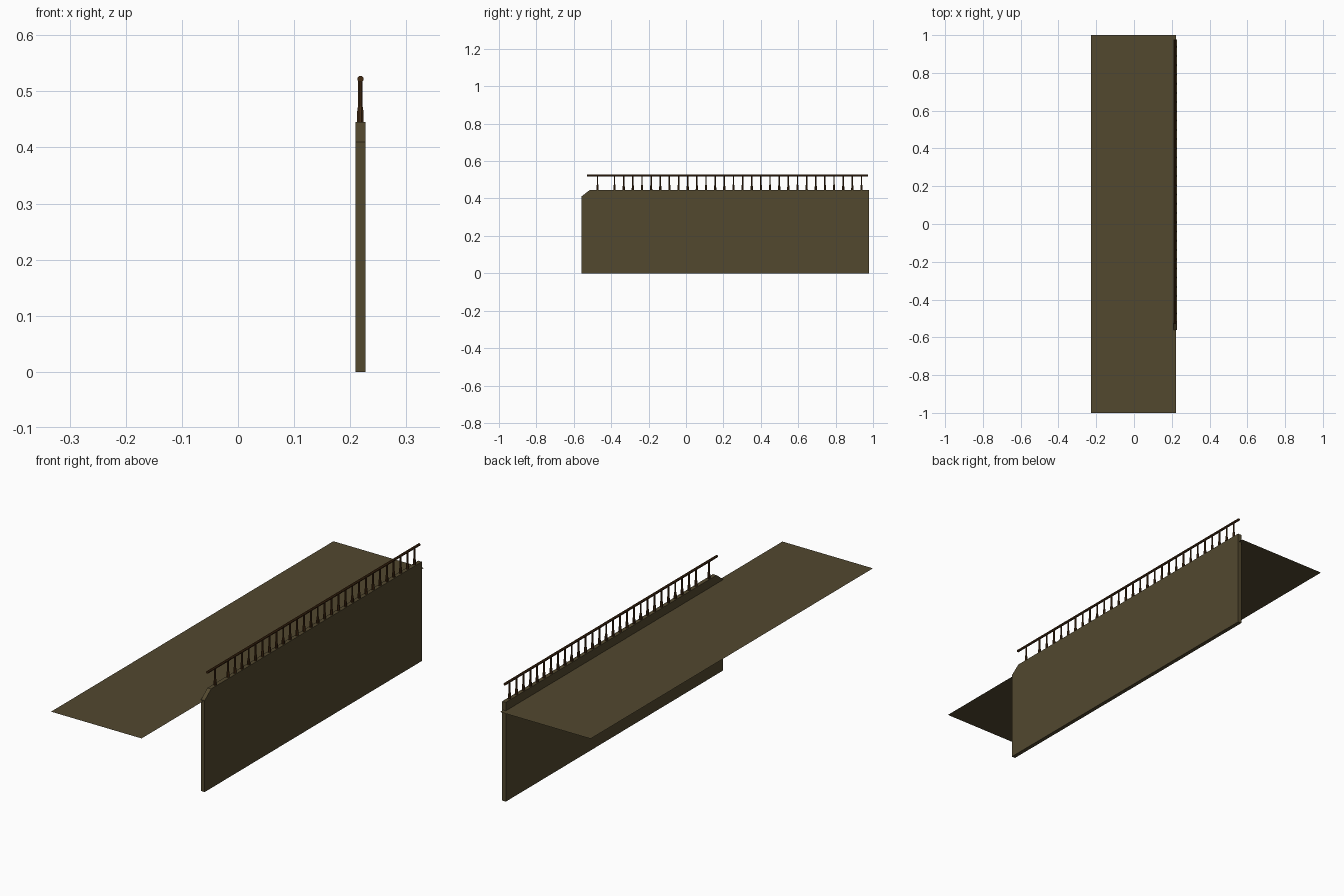
import bpy, bmesh, math
from mathutils import Matrix

cube = bpy.data.objects.get("Cube")
if cube:
    bpy.data.objects.remove(cube, do_unlink=True)


def material(name, rgb):
    m = bpy.data.materials.new(name)
    m.use_nodes = True
    m.diffuse_color = (*rgb, 1)
    bsdf = m.node_tree.nodes["Principled BSDF"]
    bsdf.inputs["Base Color"].default_value = (*rgb, 1)
    bsdf.inputs["Roughness"].default_value = 0.9
    return m


olive = material("olive stone", (0.085, 0.065, 0.028))
brown = material("dark brown wood", (0.06, 0.025, 0.007))


def finish(name, bm, mat):
    mesh = bpy.data.meshes.new(name)
    bm.to_mesh(mesh)
    bm.free()
    mesh.materials.append(mat)
    obj = bpy.data.objects.new(name, mesh)
    bpy.context.collection.objects.link(obj)
    return obj


def lathe(bm, profile, x, y, sides=8):
    """Flat-sided turned post from (radius, height) pairs."""
    rings = []
    for r, z in profile:
        angles = [math.tau * (i + 0.5) / sides for i in range(sides)]
        rings.append([bm.verts.new((x + r * math.cos(a), y + r * math.sin(a), z)) for a in angles])
    for low, high in zip(rings, rings[1:]):
        for i in range(sides):
            j = (i + 1) % sides
            bm.faces.new((low[i], low[j], high[j], high[i]))
    bm.faces.new(rings[0][::-1])
    bm.faces.new(rings[-1])


# Walkway: a single thin sheet
bm = bmesh.new()
left, right, deck_z = -0.227, 0.222, 0.407
bm.faces.new([bm.verts.new((x, y, deck_z))
              for x, y in ((left, -1), (right, -1), (right, 1), (left, 1))])
finish("walkway", bm, olive)

# Side wall: profile with a clipped front corner, extruded across x
bm = bmesh.new()
profile = [(-0.56, 0), (0.978, 0), (0.978, 0.445), (-0.515, 0.445), (-0.56, 0.41)]
face = bm.faces.new([bm.verts.new((0.209, y, z)) for y, z in profile])
result = bmesh.ops.extrude_face_region(bm, geom=[face])
bmesh.ops.translate(bm, vec=(0.018, 0, 0),
                    verts=[v for v in result["geom"] if isinstance(v, bmesh.types.BMVert)])
bmesh.ops.recalc_face_normals(bm, faces=bm.faces)
finish("side_wall", bm, olive)

# Handrail: eight-sided bar running along the wall
rail_x, rail_front, rail_back = 0.218, -0.53, 0.973
bm = bmesh.new()
place = (Matrix.Translation((rail_x, (rail_front + rail_back) / 2, 0.522))
         @ Matrix.Rotation(math.pi / 2, 4, "X") @ Matrix.Rotation(math.pi / 8, 4, "Z"))
bmesh.ops.create_cone(bm, cap_ends=True, segments=8, radius1=0.0058, radius2=0.0058,
                      depth=rail_back - rail_front, matrix=place)
finish("handrail", bm, brown)

# Balusters: one end post, then an even row
bm = bmesh.new()
post = [(0.0066, 0.444), (0.0062, 0.463), (0.005, 0.471), (0.004, 0.474), (0.004, 0.519)]
for y in [-0.473] + [-0.382 + i * 0.0489 for i in range(28)]:
    lathe(bm, post, rail_x, y)
finish("balusters", bm, brown)
